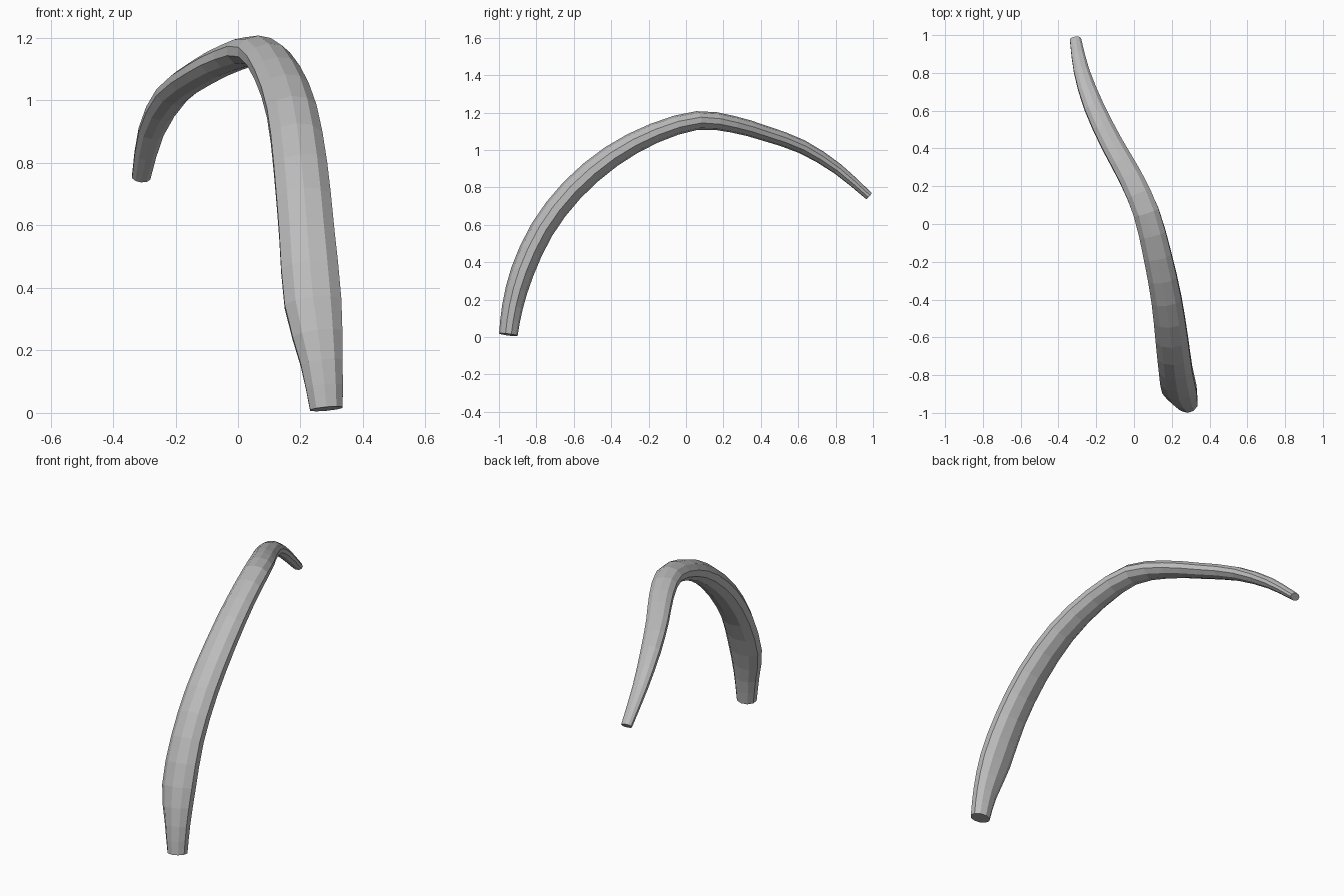
import bpy, bmesh, math
from mathutils import Vector

cube = bpy.data.objects.get("Cube")
if cube:
    bpy.data.objects.remove(cube, do_unlink=True)

SIDES = 10

# Stations along the horn: x, y, z, half width, half thickness
stations = [
    (.283, -.95, .013, .055, .05),
    (.268, -.928, .16, .071, .056),
    (.24, -.875, .35, .096, .063),
    (.22, -.77, .575, .093, .064),
    (.2, -.61, .785, .09, .063),
    (.172, -.4, .965, .084, .06),
    (.125, -.17, 1.09, .078, .054),
    (.065, .06, 1.158, .072, .05),
    (-.02, .25, 1.138, .066, .045),
    (-.115, .42, 1.09, .061, .041),
    (-.212, .62, 1.018, .055, .037),
    (-.278, .81, .9, .043, .03),
    (-.31, .978, .754, .031, .022),
]


def refine(points):
    """Insert one smooth midpoint between neighbouring stations."""
    pts = [Vector(p) for p in points]
    out = []
    for i in range(len(pts) - 1):
        b, c = pts[i], pts[i + 1]
        a = pts[i - 1] if i > 0 else b * 2 - c
        d = pts[i + 2] if i + 2 < len(pts) else c * 2 - b
        out += [b, (b * 9 + c * 9 - a - d) / 16]
    return out + [pts[-1]]


rings = refine(stations)
centres = [Vector(r[:3]) for r in rings]

# Sweep an oval section along the curved path
bm = bmesh.new()
loops = []
for i, ring in enumerate(rings):
    ahead = centres[min(i + 1, len(centres) - 1)]
    behind = centres[max(i - 1, 0)]
    tangent = (ahead - behind).normalized()
    side = Vector((1, 0, 0))
    side = (side - tangent * side.dot(tangent)).normalized()
    outward = side.cross(tangent).normalized()
    loop = []
    for k in range(SIDES):
        a = math.tau * k / SIDES
        offset = side * (ring[3] * math.sin(a)) + outward * (ring[4] * math.cos(a))
        loop.append(bm.verts.new(centres[i] + offset))
    loops.append(loop)

for lower, upper in zip(loops, loops[1:]):
    for k in range(SIDES):
        n = (k + 1) % SIDES
        bm.faces.new((lower[k], lower[n], upper[n], upper[k]))

# Flat end caps
bm.faces.new(loops[0])
bm.faces.new(loops[-1])
bmesh.ops.recalc_face_normals(bm, faces=bm.faces[:])

mesh = bpy.data.meshes.new("curved_horn")
bm.to_mesh(mesh)
bm.free()
horn = bpy.data.objects.new("curved_horn", mesh)
bpy.context.collection.objects.link(horn)

# Plain grey surface
grey = bpy.data.materials.new("plain_grey")
grey.use_nodes = True
colour = (.5, .5, .5, 1)
grey.diffuse_color = colour
grey.node_tree.nodes["Principled BSDF"].inputs["Base Color"].default_value = colour
mesh.materials.append(grey)
